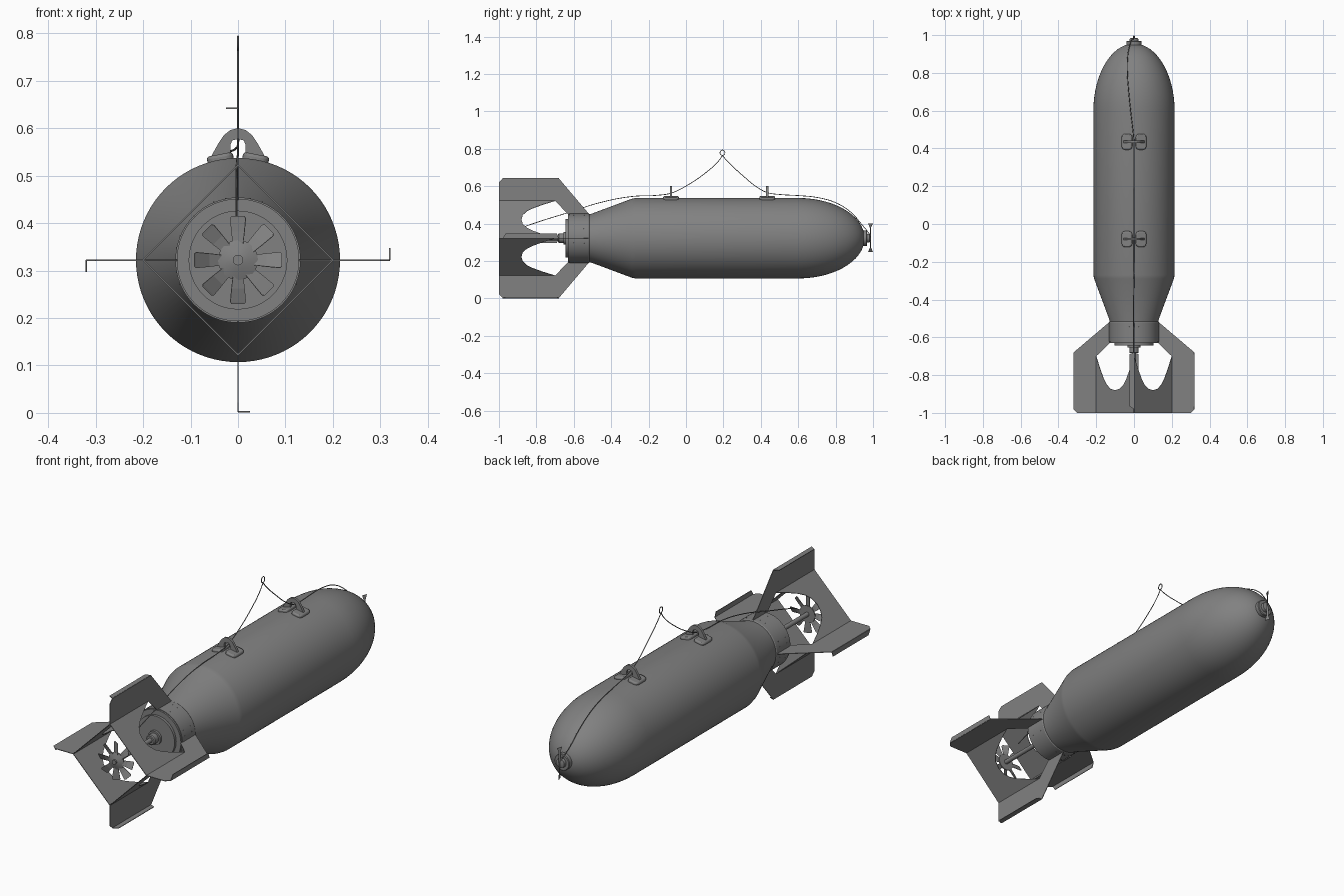
import bpy, bmesh
from math import sin, cos, pi, radians

if "Cube" in bpy.data.objects:
    bpy.data.objects.remove(bpy.data.objects["Cube"])

C = 0.322  # height of the long axis
steel = bpy.data.materials.new("dark_steel")
steel.diffuse_color = (0.22, 0.22, 0.22, 1)
steel.use_nodes = True
steel.node_tree.nodes["Principled BSDF"].inputs["Base Color"].default_value = steel.diffuse_color


def make(name, verts, faces, thick=0, smooth=None):
    me = bpy.data.meshes.new(name)
    me.from_pydata(verts, [], faces)
    bm = bmesh.new()
    bm.from_mesh(me)
    bmesh.ops.recalc_face_normals(bm, faces=bm.faces)
    bm.to_mesh(me)
    bm.free()
    ob = bpy.data.objects.new(name, me)
    bpy.context.collection.objects.link(ob)
    if thick:
        m = ob.modifiers.new("thickness", 'SOLIDIFY')
        m.thickness, m.offset = thick, 0
    if smooth:
        bpy.ops.object.select_all(action='DESELECT')
        ob.select_set(True)
        bpy.context.view_layer.objects.active = ob
        bpy.ops.object.shade_smooth_by_angle(angle=radians(smooth))
    return ob


def lathe(name, prof, n=64):
    """Turn a (y, radius) profile about the long axis, with closed ends."""
    v = [(r * cos(2 * pi * i / n), y, C + r * sin(2 * pi * i / n)) for y, r in prof for i in range(n)]
    f = [(j * n + i, j * n + (i + 1) % n, (j + 1) * n + (i + 1) % n, (j + 1) * n + i)
         for j in range(len(prof) - 1) for i in range(n)]
    f += [tuple(range(n)), tuple(range((len(prof) - 1) * n, len(prof) * n))]
    return make(name, v, f, smooth=25)


def rot(a, x, y, z):
    """Rotate an offset about the long axis by angle a."""
    return (x * cos(a) - z * sin(a), y, C + x * sin(a) + z * cos(a))


def sheet(name, pts, thick=0.003):
    return make(name, pts, [tuple(range(len(pts)))], thick)


# Main casing with rounded nose and tapered tail
nose = [(0.60 + 0.355 * sin(t), 0.215 * cos(t)) for t in [radians(6 * i) for i in range(14)]]
lathe("casing", [(-0.63, 0.129), (-0.51, 0.129), (-0.29, 0.211), (-0.27, 0.215)] + nose + [(0.953, 0.02)], 80)
lathe("tail_sleeve", [(-0.622, 0.132), (-0.522, 0.132), (-0.515, 0.128)])
lathe("tail_plate", [(-0.643, 0.1), (-0.643, 0.104), (-0.625, 0.104)])
lathe("tail_plug", [(-0.684, 0.02), (-0.68, 0.025), (-0.655, 0.025), (-0.655, 0.034), (-0.64, 0.034)], 32)
lathe("tail_shaft", [(-0.955, 0.011), (-0.68, 0.011)], 20)
lathe("nose_collar", [(0.935, 0.041), (0.966, 0.041), (0.969, 0.038), (0.969, 0.024), (0.982, 0.022), (0.986, 0.01)], 32)

# Fins, bent outer flanges and the diamond box plates
half = [(1, -0.70), (0.9, -0.765), (0.8, -0.82), (0.72, -0.852), (0.62, -0.873), (0.5, -0.88)]
cut = half + [(1 - s, y) for s, y in half[-2::-1]]
fin = [(0.122, -0.512), (0.32, -0.68), (0.32, -0.98), (0.30, -1.0), (0.2, -1.0), (0.2, -0.70), (0.125, -0.628)]
for k in range(4):
    a = k * pi / 2
    sheet(f"fin_{k}", [rot(a, x, y, 0) for x, y in fin])
    sheet(f"fin_flange_{k}", [rot(a, 0.3195, y, z) for y, z in
                              [(-0.68, 0), (-0.98, 0), (-0.965, 0.025), (-0.69, 0.025)]])
    sheet(f"box_plate_{k}", [rot(a, 0.2 * (1 - s), y, 0.2 * s) for s, y in [(0, -1), (1, -1)] + cut])

# Small rivets on the sleeve beside each fin
rv, rf = [], []
for i in range(32):
    if i % 8 not in (1, 2, 6, 7):
        continue
    for y in (-0.545, -0.6):
        b = len(rv)
        for r, x in ((0.002, 0.131), (0.0015, 0.1335)):
            rv += [rot(i * pi / 16, x, y + r * cos(j * pi / 3), r * sin(j * pi / 3)) for j in range(6)]
        rf += [(b + j, b + (j + 1) % 6, b + 6 + (j + 1) % 6, b + 6 + j) for j in range(6)]
        rf.append(tuple(range(b + 6, b + 12)))
make("rivets", rv, rf)

# Tail propeller with eight pitched blades
P = -0.95
lathe("propeller_hub", [(P - 0.018, 0.008), (P - 0.018, 0.011), (P - 0.01, 0.011), (P - 0.008, 0.02),
                        (P, 0.042), (P + 0.005, 0.042)], 32)
for k in range(8):
    v = []
    for r, w, tw in ((0.034, 0.011, 10), (0.06, 0.015, 22), (0.088, 0.019, 30), (0.093, 0.015, 30)):
        t = radians(tw)
        v += [rot(k * pi / 4, r, P + s * w * sin(t), s * w * cos(t)) for s in (-1, 1)]
    make(f"propeller_blade_{k}", v, [(i, i + 1, i + 3, i + 2) for i in (0, 2, 4)], 0.002)

# Two-bladed nose vane: thin arms with triangular tips
for s in (-1, 1):
    sheet("nose_vane_" + ("low" if s < 0 else "high"),
          [(0.004 * (s if y > 0.986 else -s), y, C + 0.003 + s * h) for y, h in
           [(0.984, 0), (0.984, 0.052), (0.974, 0.077), (0.999, 0.077), (0.988, 0.052), (0.988, 0)]], 0.002)

# Suspension lugs: rounded pads and an arched eye
outer = [(0.063, 0.525), (0.054, 0.545), (0.043, 0.565), (0.030, 0.585), (0.016, 0.596), (0, 0.6)]
inner = [(0.016, 0.525), (0.016, 0.565), (0.012, 0.574), (0, 0.577)]
for n, y0 in (("rear", -0.08), ("fore", 0.435)):
    arch = outer + [(-x, z) for x, z in outer[-2::-1]]
    arch += [(-x, z) for x, z in inner] + inner[-2::-1]
    sheet(f"lug_eye_{n}", [(x, y0, z) for x, z in arch], 0.012)
    for s in (-1, 1):
        bpy.ops.mesh.primitive_cube_add(size=1, location=(s * 0.037, y0, 0.534), rotation=(0, s * radians(11), 0))
        pad = bpy.context.object
        pad.name = f"lug_pad_{n}_{'left' if s < 0 else 'right'}"
        pad.scale = (0.056, 0.084, 0.022)
        bpy.ops.object.transform_apply(location=False, rotation=False)
        bm = bmesh.new()
        bm.from_mesh(pad.data)
        up = [e for e in bm.edges if abs(e.verts[0].co.z - e.verts[1].co.z) > 0.01]
        bmesh.ops.bevel(bm, geom=up, offset=0.018, segments=4, profile=0.5, affect='EDGES')
        bm.to_mesh(pad.data)
        bm.free()
        m = pad.modifiers.new("round", 'BEVEL')
        m.width, m.segments = 0.006, 2
        bpy.ops.object.shade_smooth_by_angle(angle=radians(40))


def wire(name, pts, closed=False):
    cu = bpy.data.curves.new(name, 'CURVE')
    cu.dimensions = '3D'
    cu.bevel_depth, cu.bevel_resolution, cu.resolution_u = 0.0022, 1, 6
    cu.use_fill_caps = True
    sp = cu.splines.new('BEZIER')
    sp.bezier_points.add(len(pts) - 1)
    sp.use_cyclic_u = closed
    for p, co in zip(sp.bezier_points, pts):
        p.co = co
        p.handle_left_type = p.handle_right_type = 'AUTO'
    bpy.context.collection.objects.link(bpy.data.objects.new(name, cu))


# Arming wire through both lugs, with a loop at the top
wire("wire_rear", [(-0.003, -0.86, 0.385), (-0.003, -0.8, 0.406), (-0.003, -0.62, 0.462), (-0.003, -0.45, 0.515),
                   (0, -0.28, 0.546), (0, -0.16, 0.551), (0, -0.08, 0.563), (0, 0.0, 0.601),
                   (0, 0.1, 0.668), (0, 0.17, 0.73), (0, 0.195, 0.764)])
wire("wire_fore", [(0, 0.195, 0.764), (0, 0.22, 0.735), (0, 0.3, 0.66), (0, 0.38, 0.595), (0, 0.435, 0.566),
                   (-0.006, 0.5, 0.556), (-0.018, 0.6, 0.55), (-0.028, 0.7, 0.54), (-0.035, 0.8, 0.512),
                   (-0.034, 0.88, 0.462), (-0.024, 0.94, 0.395), (-0.008, 0.98, 0.345), (0, 0.988, 0.33)])
wire("wire_loop", [(0, 0.195 + 0.013 * cos(t * pi / 4), 0.779 + 0.0145 * sin(t * pi / 4)) for t in range(8)], True)

# One dark steel finish for every part
for ob in bpy.data.objects:
    ob.data.materials.append(steel)
